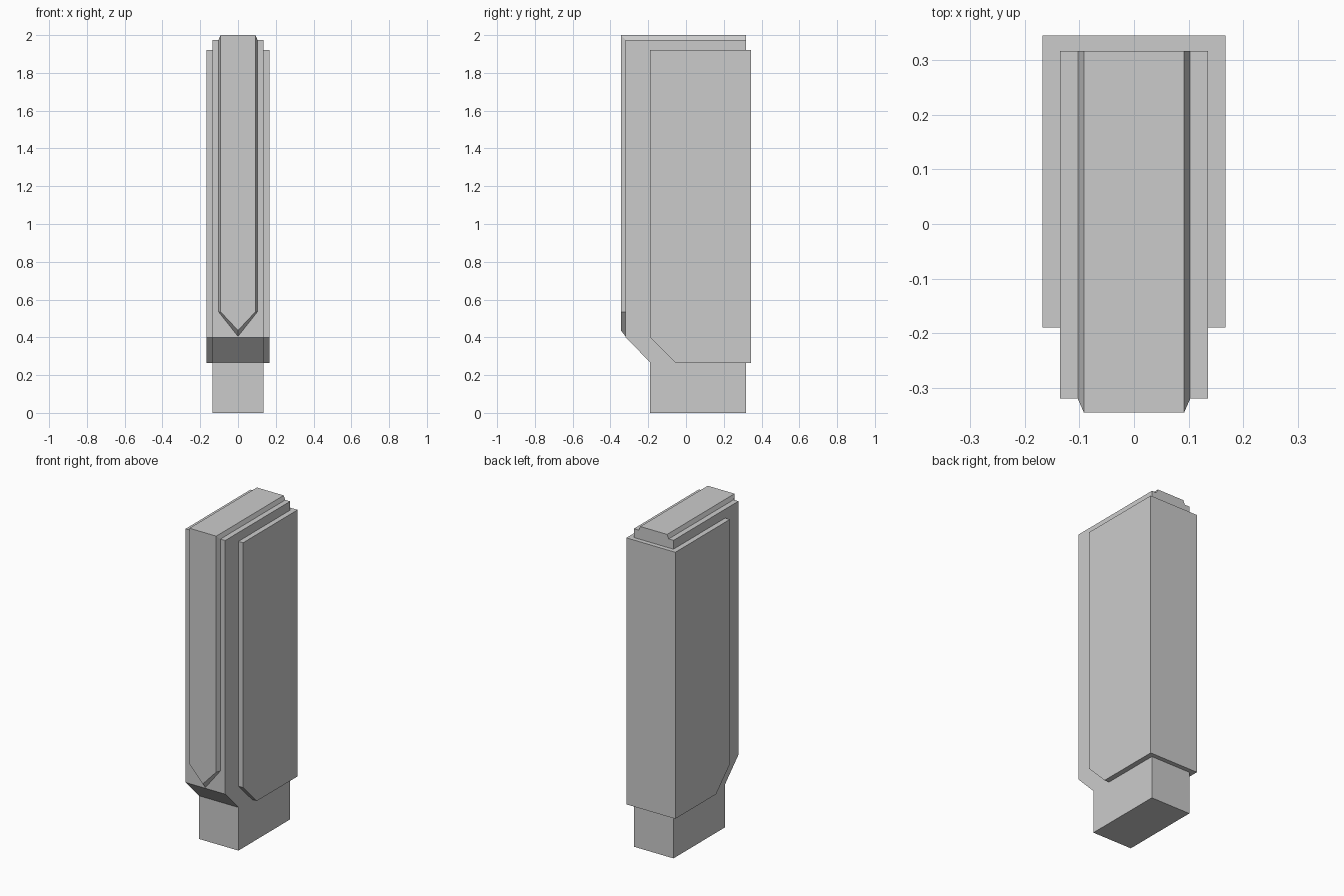
import bpy, bmesh

if "Cube" in bpy.data.objects:
    bpy.data.objects.remove(bpy.data.objects["Cube"])


def finish(name, bm):
    bmesh.ops.recalc_face_normals(bm, faces=bm.faces)
    mesh = bpy.data.meshes.new(name)
    bm.to_mesh(mesh)
    bm.free()
    obj = bpy.data.objects.new(name, mesh)
    bpy.context.collection.objects.link(obj)
    return obj


def side_profile(name, points, half_width):
    """Extrude a (y, z) outline symmetrically along x."""
    bm = bmesh.new()
    face = bm.faces.new([bm.verts.new((-half_width, y, z)) for y, z in points])
    ext = bmesh.ops.extrude_face_region(bm, geom=[face])
    verts = [g for g in ext["geom"] if isinstance(g, bmesh.types.BMVert)]
    bmesh.ops.translate(bm, verts=verts, vec=(2 * half_width, 0, 0))
    return finish(name, bm)


# Inner core with narrow foot and sloped front
side_profile("core_post", [(-0.19, 0), (0.317, 0), (0.317, 1.975),
                           (-0.32, 1.975), (-0.32, 0.40), (-0.19, 0.268)], 0.136)

# Outer sleeve around the sides and back, lower front corner cut
side_profile("outer_sleeve", [(-0.055, 0.265), (0.345, 0.265), (0.345, 1.92),
                              (-0.19, 1.92), (-0.19, 0.40)], 0.168)

# Raised bevelled strip running over the top and down the front to a point
bm = bmesh.new()
outer_path = [(0.317, 2.0), (-0.345, 2.0), (-0.345, 0.535)]
inner_path = [(0.317, 1.975), (-0.32, 1.975), (-0.32, 0.535)]
rails = []
for s in (-1, 1):
    outer = [bm.verts.new((s * 0.092, y, z)) for y, z in outer_path]
    inner = [bm.verts.new((s * 0.103, y, z)) for y, z in inner_path]
    for i in range(2):
        bm.faces.new((outer[i], outer[i + 1], inner[i + 1], inner[i]))
    rails.append((outer, inner))
(lo, li), (ro, ri) = rails
tip_out = bm.verts.new((0, -0.345, 0.437))
tip_in = bm.verts.new((0, -0.32, 0.405))
bm.faces.new((lo[0], lo[1], ro[1], ro[0]))
bm.faces.new((lo[1], lo[2], tip_out, ro[2], ro[1]))
bm.faces.new((lo[0], ro[0], ri[0], li[0]))
for outer, inner in rails:
    bm.faces.new((outer[2], tip_out, tip_in, inner[2]))
finish("raised_strip", bm)
